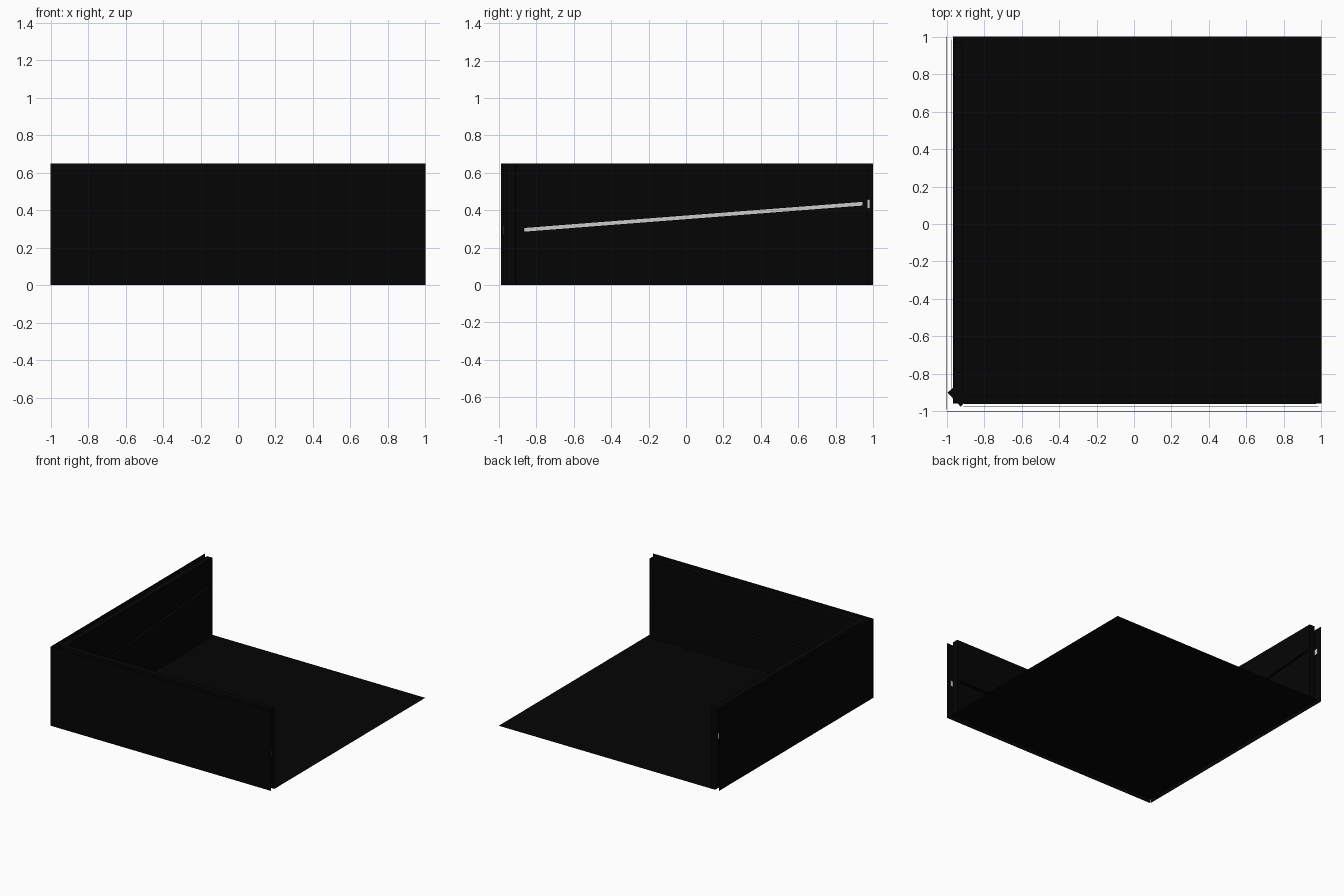
import bpy, bmesh
from mathutils import Vector

if "Cube" in bpy.data.objects:
    bpy.data.objects.remove(bpy.data.objects["Cube"])

H = 0.65        # wall height

black = bpy.data.materials.new("black_panel")
black.diffuse_color = (0.0015, 0.0015, 0.0015, 1)
black.use_nodes = True
black.node_tree.nodes["Principled BSDF"].inputs["Base Color"].default_value = black.diffuse_color


def finish(name, bm, mat=black):
    bmesh.ops.remove_doubles(bm, verts=bm.verts, dist=1e-5)
    bmesh.ops.recalc_face_normals(bm, faces=bm.faces)
    me = bpy.data.meshes.new(name)
    bm.to_mesh(me)
    bm.free()
    ob = bpy.data.objects.new(name, me)
    bpy.context.collection.objects.link(ob)
    if mat:
        me.materials.append(mat)
    return ob


def slab(name, polys, axis, depth0, depth1, mat=black):
    """Extrude (u, z) polygons from depth0 to depth1 along the wall normal."""
    def place(u, d, z):
        return Vector((u, d, z)) if axis == "front" else Vector((d, u, z))
    bm = bmesh.new()
    for p in polys:
        bm.faces.new([bm.verts.new(place(u, depth0, z)) for u, z in p])
    bmesh.ops.remove_doubles(bm, verts=bm.verts, dist=1e-5)
    ext = bmesh.ops.extrude_face_region(bm, geom=bm.faces[:], use_keep_orig=True)
    moved = [g for g in ext["geom"] if isinstance(g, bmesh.types.BMVert)]
    bmesh.ops.translate(bm, verts=moved, vec=place(0, depth1 - depth0, 0))
    return finish(name, bm, mat)


def wall(axis, outer_start, z_start, z_end):
    # thin outer skin
    s = outer_start
    slab(axis + "_outer_skin", [[(s, 0), (1, 0), (1, H), (s, H)]], axis, -1, -0.999)
    # thick inner panel with a narrow light slot, as four quads around the opening
    a, b, t = -0.87, 0.945, 0.01
    o = [(-0.91, 0), (0.97, 0), (0.97, H), (-0.91, H)]
    i = [(a, z_start - t), (b, z_end - t), (b, z_end + t), (a, z_start + t)]
    ring = [[o[k], o[(k + 1) % 4], i[(k + 1) % 4], i[k]] for k in range(4)]
    slab(axis + "_inner_panel", ring, axis, -0.96, -0.912)
    # recessed light strip behind the slot
    w = 0.024
    strip = [(-0.91, z_start - w), (0.985, z_end - w), (0.985, z_end + w), (-0.91, z_start + w)]
    slab(axis + "_light_strip", [strip], axis, -0.976, -0.974, None)


wall("front", -1, 0.295, 0.295)
wall("left", -0.99, 0.295, 0.435)

# diagonal plate closing the corner between the two inner panels
bm = bmesh.new()
plan = [(-0.995, -0.9), (-0.925, -0.975), (-0.89, -0.935), (-0.955, -0.865)]
f = bm.faces.new([bm.verts.new((x, y, 0)) for x, y in plan])
ext = bmesh.ops.extrude_face_region(bm, geom=[f], use_keep_orig=True)
bmesh.ops.translate(bm, vec=(0, 0, H),
                    verts=[g for g in ext["geom"] if isinstance(g, bmesh.types.BMVert)])
finish("corner_plate", bm)

# floor sheet
bm = bmesh.new()
bm.faces.new([bm.verts.new((x, y, 0)) for x, y in ((-0.965, -0.957), (1, -0.957), (1, 1), (-0.965, 1))])
finish("floor", bm)
